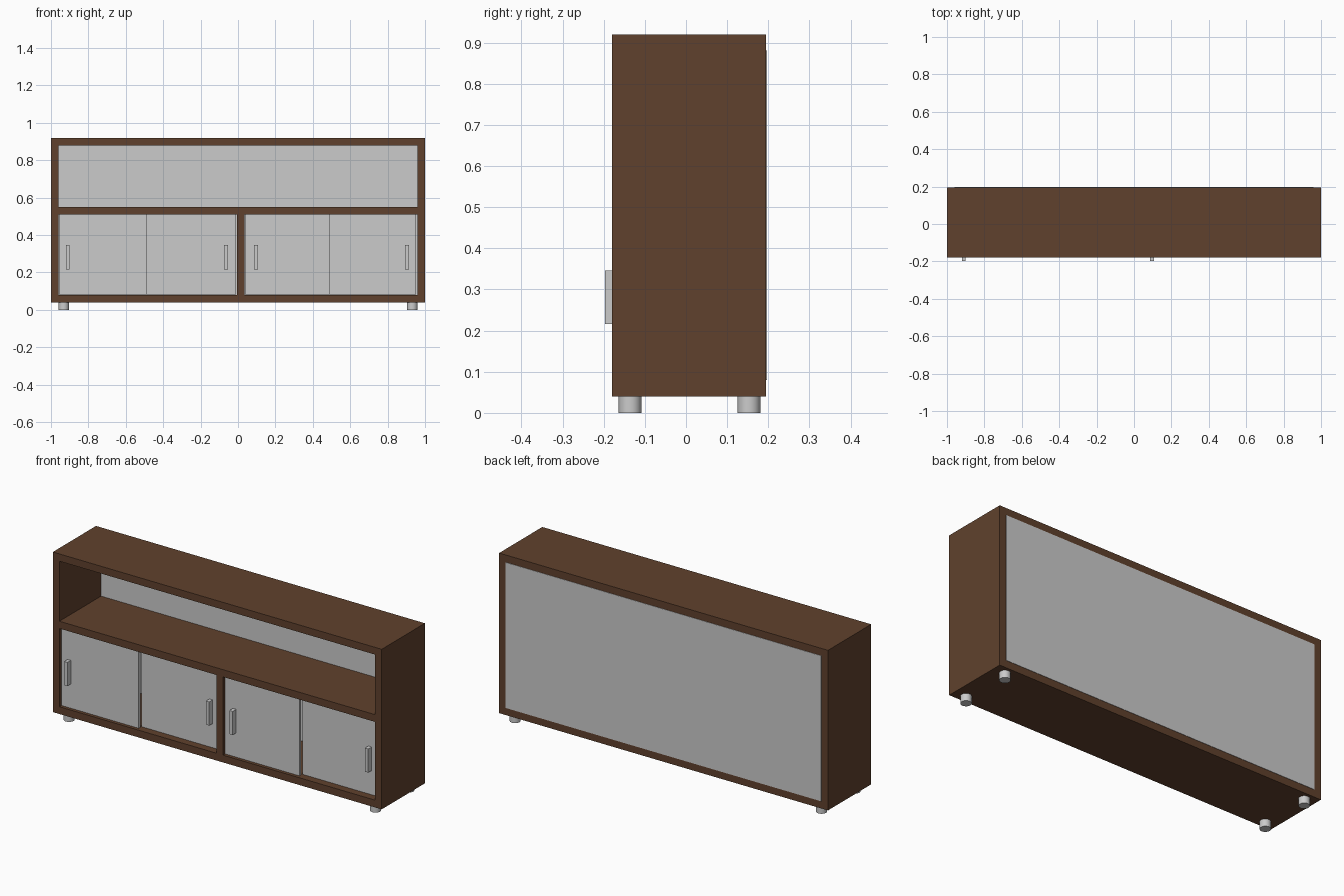
import bpy, bmesh
from mathutils import Vector

if "Cube" in bpy.data.objects:
    bpy.data.objects.remove(bpy.data.objects["Cube"])


def material(name, rgb):
    m = bpy.data.materials.new(name)
    m.diffuse_color = (*rgb, 1.0)
    m.use_nodes = True
    m.node_tree.nodes["Principled BSDF"].inputs["Base Color"].default_value = m.diffuse_color
    return m


BROWN = material("brown wood", (0.117, 0.053, 0.026))
GREY = material("light grey", (0.6, 0.6, 0.6))


def add_object(name, bm, mat):
    bmesh.ops.recalc_face_normals(bm, faces=bm.faces)
    mesh = bpy.data.meshes.new(name)
    bm.to_mesh(mesh)
    bm.free()
    mesh.materials.append(mat)
    obj = bpy.data.objects.new(name, mesh)
    bpy.context.collection.objects.link(obj)
    return obj


def box(name, x, y, z, mat):
    """Box from (min, max) ranges on each axis."""
    bm = bmesh.new()
    bmesh.ops.create_cube(bm, size=1.0)
    for v in bm.verts:
        v.co = Vector([r[0] if c < 0 else r[1] for c, r in zip(v.co, (x, y, z))])
    return add_object(name, bm, mat)


FRONT, BACK = -0.18, 0.195
PANEL = 0.182                      # inner face of the back panel

# Outer carcass: a rectangular ring extruded front to back
bm = bmesh.new()
rings = [[bm.verts.new((sx * w, FRONT, z)) for sx, z in
          ((-1, lo), (1, lo), (1, hi), (-1, hi))]
         for w, lo, hi in ((1.0, 0.04, 0.92), (0.96, 0.08, 0.88))]
for i in range(4):
    j = (i + 1) % 4
    bm.faces.new((rings[0][i], rings[0][j], rings[1][j], rings[1][i]))
geo = bmesh.ops.extrude_face_region(bm, geom=bm.faces[:], use_keep_orig=True)["geom"]
bmesh.ops.translate(bm, vec=(0, BACK - FRONT, 0),
                    verts=[g for g in geo if isinstance(g, bmesh.types.BMVert)])
add_object("carcass", bm, BROWN)

# Shelf, divider and back panel
box("shelf", (-0.96, 0.96), (FRONT, PANEL), (0.51, 0.55), BROWN)
box("divider", (-0.005, 0.035), (FRONT, PANEL), (0.08, 0.51), BROWN)
box("back_panel", (-0.96, 0.96), (PANEL, 0.197), (0.08, 0.88), GREY)

# Sliding doors with bar handles: x range, front face y, handle centre x
doors = (("far_left", -0.958, -0.487, -0.167, -0.91),
         ("mid_left", -0.487, -0.012, -0.143, -0.064),
         ("mid_right", 0.037, 0.491, -0.167, 0.096),
         ("far_right", 0.491, 0.951, -0.143, 0.903))
for label, x0, x1, y, hx in doors:
    box(label + "_door", (x0, x1), (y, y + 0.015), (0.083, 0.51), GREY)
    box(label + "_handle", (hx - 0.01, hx + 0.01), (y - 0.03, y), (0.216, 0.346), GREY)

# Round feet
for sx, side in ((-1, "left"), (1, "right")):
    for y, end in ((-0.136, "front"), (0.153, "back")):
        bm = bmesh.new()
        bmesh.ops.create_cone(bm, cap_ends=True, segments=32, radius1=0.0275,
                              radius2=0.0275, depth=0.04)
        bmesh.ops.translate(bm, verts=bm.verts, vec=(sx * 0.932, y, 0.02))
        foot = add_object(f"{end}_{side}_foot", bm, GREY)
        bpy.ops.object.select_all(action='DESELECT')
        foot.select_set(True)
        bpy.context.view_layer.objects.active = foot
        bpy.ops.object.shade_smooth_by_angle()
